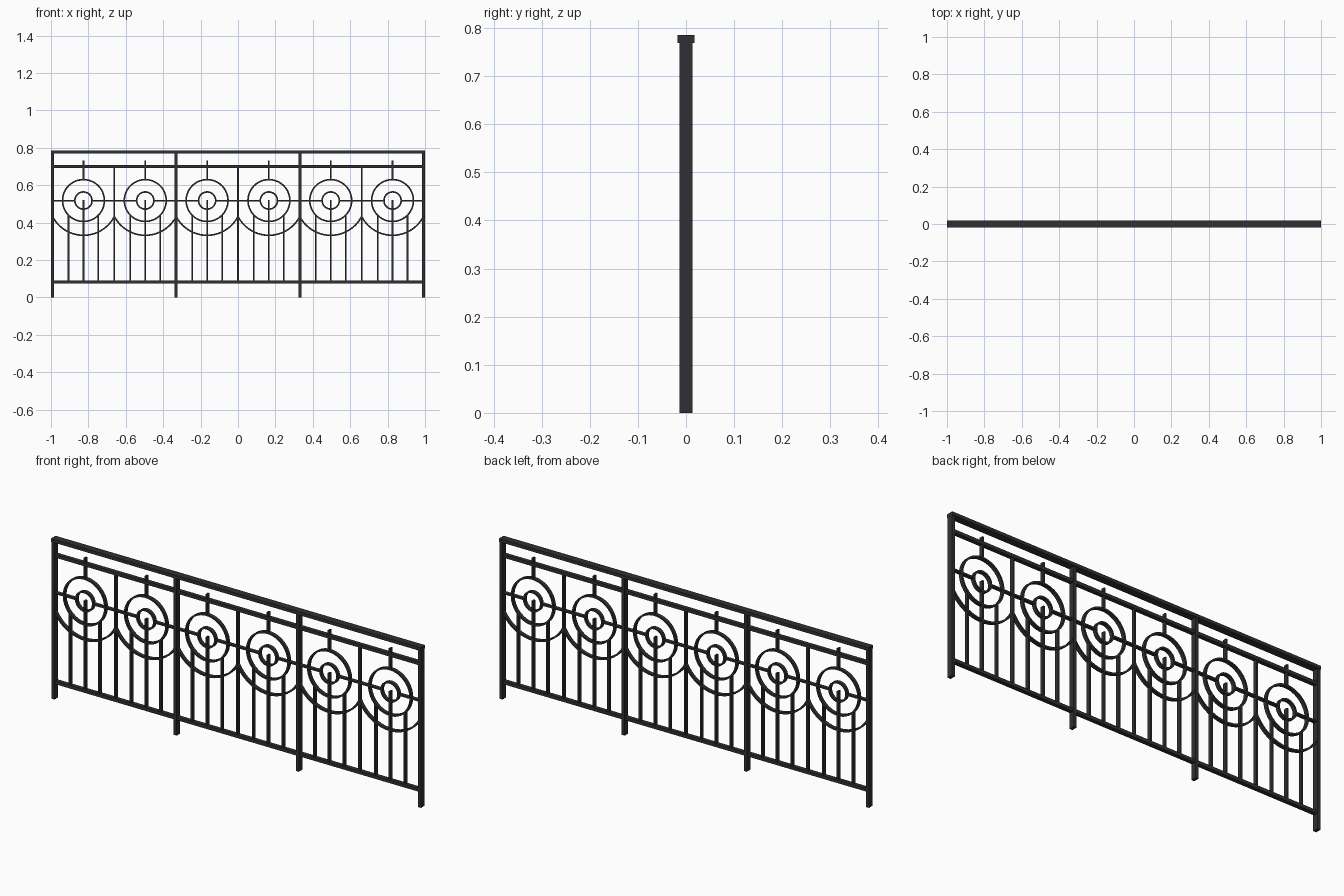
import bpy, math

if "Cube" in bpy.data.objects:
    bpy.data.objects.remove(bpy.data.objects["Cube"])

iron = bpy.data.materials.new("dark_iron")
iron.diffuse_color = (0.03, 0.03, 0.032, 1)
iron.use_nodes = True
iron.node_tree.nodes["Principled BSDF"].inputs["Base Color"].default_value = iron.diffuse_color


def make(name, verts, faces):
    me = bpy.data.meshes.new(name)
    me.from_pydata(verts, [], faces)
    me.materials.append(iron)
    ob = bpy.data.objects.new(name, me)
    bpy.context.collection.objects.link(ob)
    return ob


def bar(name, x0, x1, z0, z1, depth):
    h = depth / 2
    v = [(x, y, z) for x in (x0, x1) for y in (-h, h) for z in (z0, z1)]
    f = [(0, 1, 3, 2), (4, 6, 7, 5), (0, 4, 5, 1),
         (2, 3, 7, 6), (0, 2, 6, 4), (1, 5, 7, 3)]
    return make(name, v, f)


def upright(name, x, z0, z1, w, depth):
    return bar(name, x - w / 2, x + w / 2, z0, z1, depth)


def band(name, cx, cz, r, a0, a1, n, w, depth):
    """Flat bar with a rectangular section bent along an arc or full circle."""
    full = abs(a1 - a0 - 2 * math.pi) < 1e-6
    count = n if full else n + 1
    h = depth / 2
    section = [(r - w / 2, -h), (r + w / 2, -h), (r + w / 2, h), (r - w / 2, h)]
    v, f = [], []
    for i in range(count):
        a = a0 + (a1 - a0) * i / n
        v += [(cx + q * math.cos(a), y, cz + q * math.sin(a)) for q, y in section]
    for i in range(n):
        p, q = 4 * i, 4 * ((i + 1) % count)
        for k in range(4):
            m = (k + 1) % 4
            f.append((p + k, p + m, q + m, q + k))
    if not full:
        e = 4 * n
        f += [(3, 2, 1, 0), (e, e + 1, e + 2, e + 3)]
    ob = make(name, v, f)
    bpy.context.view_layer.objects.active = ob
    bpy.ops.object.select_all(action='DESELECT')
    ob.select_set(True)
    bpy.ops.object.shade_smooth_by_angle()
    return ob


POST_W, POST_D = 0.016, 0.027
W, D = 0.0085, 0.018
PITCH = 0.3305
CZ = 0.518
R_OUT, R_IN, R_ARC = 0.112, 0.046, 0.186

# handrail and horizontal rails
bar("handrail", -1, 1, 0.769, 0.785, 0.035)
bar("upper_rail", -0.992, 0.992, 0.693, 0.709, 0.02)
bar("lower_rail", -0.992, 0.992, 0.074, 0.09, 0.02)

# posts
for i in range(4):
    upright("post", (i - 1.5) * 2 * PITCH, 0, 0.772, POST_W, POST_D)

# dividers in the middle of each panel
for i in (-1, 0, 1):
    upright("panel_divider", i * 2 * PITCH, 0.082, 0.7, W, D)

# ring motif with its balusters
for i in range(6):
    cx = (i - 2.5) * PITCH
    band("outer_ring", cx, CZ, R_OUT, 0, 2 * math.pi, 48, W, D)
    band("inner_ring", cx, CZ, R_IN, 0, 2 * math.pi, 32, W, D)
    half = math.asin(PITCH / 2 / R_ARC)
    band("lower_arc", cx, CZ, R_ARC, -math.pi / 2 - half, -math.pi / 2 + half, 28, W, D)
    upright("centre_baluster", cx, 0.082, CZ + 0.004, W, D)
    upright("top_spindle", cx, CZ + R_OUT, 0.732, W, D)
    for s in (-1, 1):
        dx = 0.08
        upright("side_baluster", cx + s * dx, 0.082,
                CZ - math.sqrt(R_OUT ** 2 - dx ** 2), W, D)
        # horizontal tie from the panel edge to the inner ring
        a, b = sorted((cx + s * R_IN, cx + s * PITCH / 2))
        bar("middle_tie", a, b, CZ - 0.004, CZ + 0.004, D)
